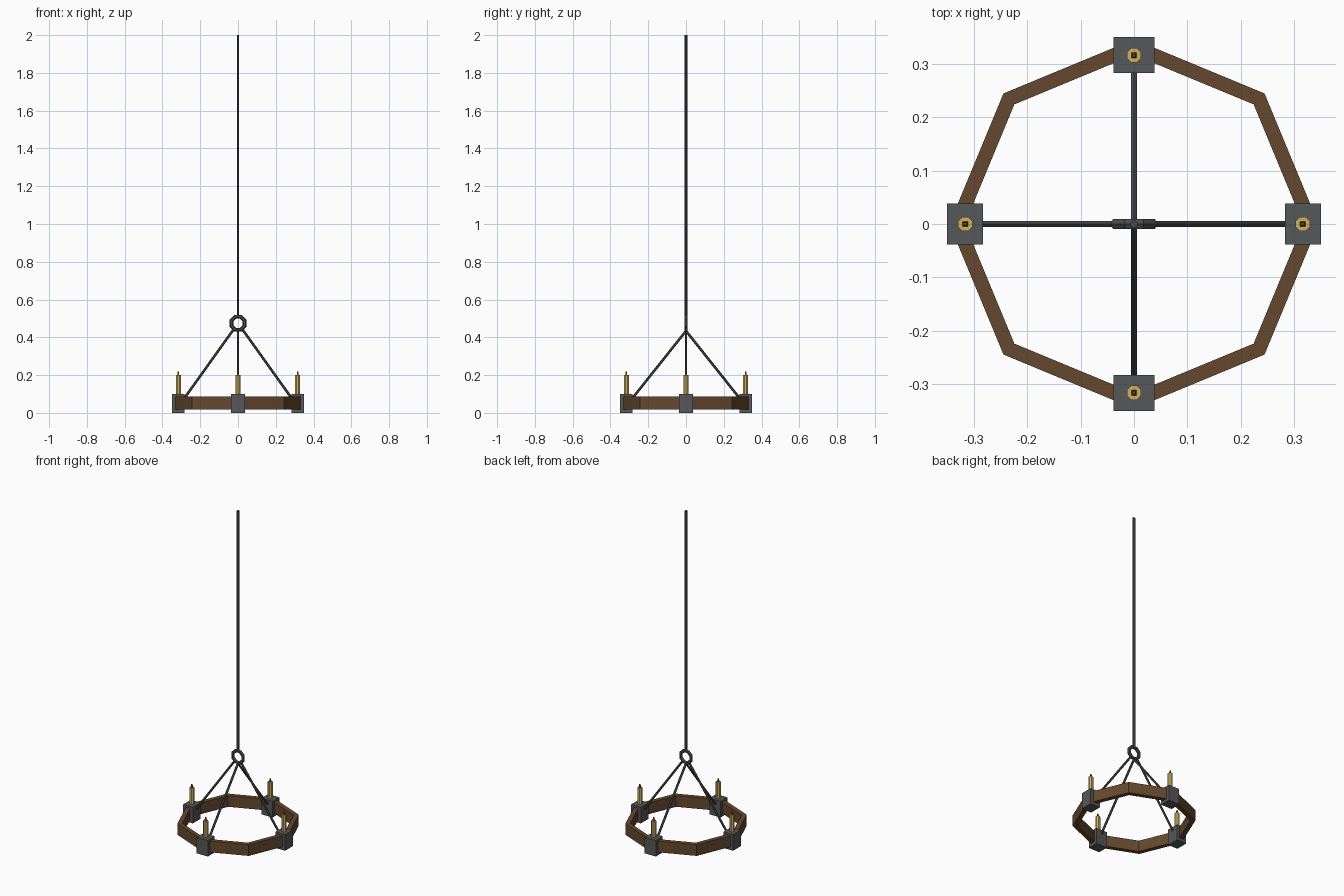
import bpy, bmesh, math
from mathutils import Vector, Matrix

if "Cube" in bpy.data.objects:
    bpy.data.objects.remove(bpy.data.objects["Cube"])


def material(name, r, g, b):
    m = bpy.data.materials.new(name)
    lin = [(c / 255 / 12.92 if c < 11 else ((c / 255 + 0.055) / 1.055) ** 2.4) for c in (r, g, b)]
    m.diffuse_color = (*lin, 1)
    m.use_nodes = True
    m.node_tree.nodes["Principled BSDF"].inputs["Base Color"].default_value = m.diffuse_color
    return m


WOOD = material("brown wood", 100, 73, 46)
BLOCK = material("grey iron", 86, 87, 88)
ROD = material("dark iron", 74, 75, 77)
WAX = material("golden wax", 208, 178, 98)
WICK = material("brown wick", 120, 84, 38)


def finish(name, bm, mat):
    bmesh.ops.recalc_face_normals(bm, faces=bm.faces)
    me = bpy.data.meshes.new(name)
    bm.to_mesh(me)
    bm.free()
    me.materials.append(mat)
    ob = bpy.data.objects.new(name, me)
    bpy.context.collection.objects.link(ob)
    return ob


def rod(name, a, b, r1, r2, sides, mat, turn=0.0):
    """Straight tapered prism from point a to point b."""
    a, b = Vector(a), Vector(b)
    d = b - a
    M = (Matrix.Translation((a + b) / 2) @ d.to_track_quat('Z', 'Y').to_matrix().to_4x4()
         @ Matrix.Rotation(turn, 4, 'Z'))
    bm = bmesh.new()
    bmesh.ops.create_cone(bm, cap_ends=True, segments=sides, radius1=r1, radius2=r2,
                          depth=d.length, matrix=M)
    return finish(name, bm, mat)


def loop(name, section, steps, turn, mat, M=Matrix()):
    """Sweep a closed (radius, height) section around z in a few flat steps."""
    bm = bmesh.new()
    rings = []
    for i in range(steps):
        t = turn + math.tau * i / steps
        rings.append([bm.verts.new(M @ Vector((r * math.cos(t), r * math.sin(t), z)))
                      for r, z in section])
    n = len(section)
    for i in range(steps):
        p, q = rings[i], rings[(i + 1) % steps]
        for j in range(n):
            k = (j + 1) % n
            bm.faces.new((p[j], q[j], q[k], p[k]))
    return finish(name, bm, mat)


# Octagonal wooden hoop
loop("wooden_hoop", [(0.317, 0.019), (0.346, 0.019), (0.346, 0.088), (0.317, 0.088)], 8, 0, WOOD)

# Upright hanging ring
hexagon = [(0.0375 + 0.0105 * math.cos(math.tau * i / 6), 0.0105 * math.sin(math.tau * i / 6))
           for i in range(6)]
loop("hanging_ring", hexagon, 8, math.pi / 8, ROD,
     Matrix.Translation((0, 0, 0.475)) @ Matrix.Rotation(math.pi / 2, 4, 'X'))

# Long suspension rod
rod("suspension_rod", (0, 0, 0.51), (0, 0, 2), 0.0075, 0.0075, 6, ROD)

# Four arms: iron block, candle, wick and stay
for i, side in enumerate(("right", "back", "left", "front")):
    R = Matrix.Rotation(i * math.pi / 2, 4, 'Z')
    bm = bmesh.new()
    bmesh.ops.create_cube(bm, size=1, matrix=R @ Matrix.Translation((0.3165, 0, 0.0525))
                          @ Matrix.Diagonal((0.067, 0.076, 0.095, 1)))
    bmesh.ops.translate(bm, verts=bm.verts, vec=(0, 0, -0.0005 * 0))
    for v in bm.verts:
        if v.co.z < 0.02:
            v.co.z = 0
    finish(side + "_block", bm, BLOCK)
    rod(side + "_candle", R @ Vector((0.316, 0, 0.095)), R @ Vector((0.316, 0, 0.2)),
        0.0145, 0.0145, 8, WAX, math.pi / 8)
    rod(side + "_wick", R @ Vector((0.316, 0, 0.198)), R @ Vector((0.316, 0, 0.22)),
        0.0075, 0.004, 4, WICK, math.pi / 4)
    # stays on the ring axis start at its flanks, the others at its lowest point
    top = (0.022, 0, 0.444) if i % 2 == 0 else (0.0, 0, 0.434)
    rod(side + "_stay", R @ Vector(top), R @ Vector((0.286, 0, 0.075)), 0.0068, 0.0068, 6, ROD)
